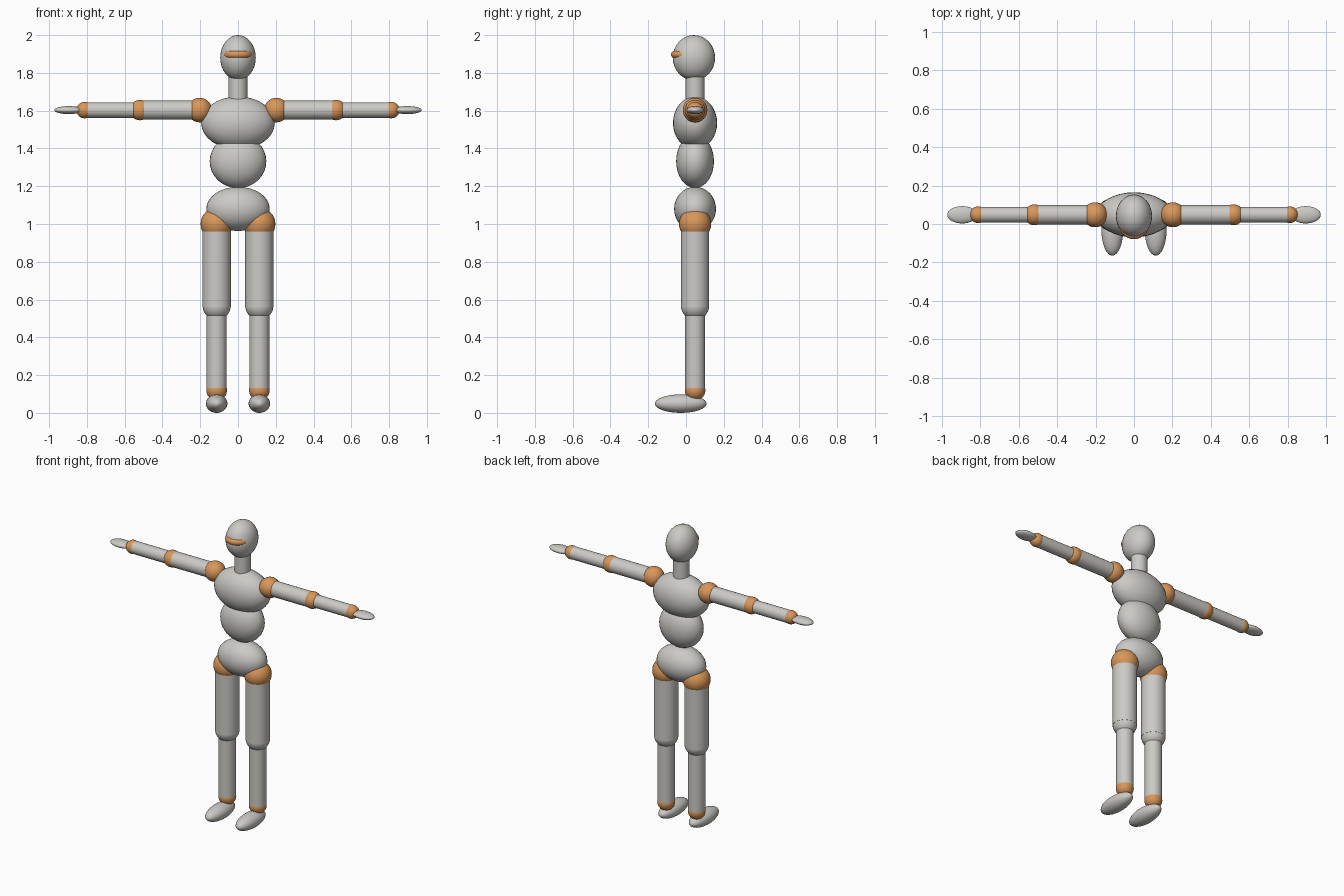
import bpy
import math

if "Cube" in bpy.data.objects:
    bpy.data.objects.remove(bpy.data.objects["Cube"])

CY = 0.048          # depth of the body axis
ARM_Z = 1.603       # height of the arms
LEG_X = 0.113       # sideways offset of the legs


def material(name, rgb):
    m = bpy.data.materials.new(name)
    m.diffuse_color = (*rgb, 1.0)
    m.use_nodes = True
    m.node_tree.nodes["Principled BSDF"].inputs["Base Color"].default_value = m.diffuse_color
    return m


GREY = material("light_grey", (0.60, 0.59, 0.56))
ORANGE = material("orange", (0.70, 0.31, 0.10))


def finish(name, mat):
    ob = bpy.context.object
    ob.name = name
    ob.data.materials.append(mat)
    bpy.ops.object.transform_apply(location=False, rotation=True, scale=True)
    bpy.ops.object.shade_smooth_by_angle(angle=math.radians(40))
    return ob


def ellipsoid(name, loc, radii, mat=GREY):
    bpy.ops.mesh.primitive_uv_sphere_add(segments=32, ring_count=16, location=loc)
    bpy.context.object.scale = radii
    return finish(name, mat)


def ball(name, loc, r, mat=ORANGE):
    return ellipsoid(name, loc, (r, r, r), mat)


def upright(name, x, z0, z1, r):
    bpy.ops.mesh.primitive_cylinder_add(vertices=32, radius=r, depth=z1 - z0,
                                        location=(x, CY, (z0 + z1) / 2))
    return finish(name, GREY)


def sideways(name, x0, x1, r):
    bpy.ops.mesh.primitive_cylinder_add(vertices=32, radius=r, depth=abs(x1 - x0),
                                        location=((x0 + x1) / 2, CY, ARM_Z),
                                        rotation=(0, math.pi / 2, 0))
    return finish(name, GREY)


# Head, visor ring and neck
ellipsoid("head", (0, 0.042, 1.88), (0.094, 0.112, 0.12))
bpy.ops.mesh.primitive_torus_add(location=(0, 0, 1.897), major_radius=0.059,
                                 minor_radius=0.02, major_segments=32,
                                 minor_segments=16)
finish("visor", ORANGE)
upright("neck", 0, 1.62, 1.82, 0.05)

# Torso
ellipsoid("chest", (0, CY, 1.535), (0.195, 0.117, 0.14))
ellipsoid("abdomen", (0, CY, 1.332), (0.15, 0.1, 0.142))
ellipsoid("pelvis", (0, CY, 1.08), (0.168, 0.111, 0.117))

for side, s in (("right", -1), ("left", 1)):
    # Arm
    ball(f"{side}_shoulder", (s * 0.203, CY, ARM_Z), 0.065)
    sideways(f"{side}_upper_arm", s * 0.2, s * 0.52, 0.05)
    ball(f"{side}_elbow", (s * 0.519, CY, ARM_Z), 0.054)
    sideways(f"{side}_forearm", s * 0.52, s * 0.815, 0.041)
    ball(f"{side}_wrist", (s * 0.812, CY, ARM_Z), 0.0435)
    ellipsoid(f"{side}_hand", (s * 0.895, CY, ARM_Z), (0.078, 0.045, 0.021))

    # Leg
    x = s * LEG_X
    ball(f"{side}_hip", (x, CY, 1.0), 0.085)
    upright(f"{side}_thigh", x, 0.56, 0.975, 0.075)
    ball(f"{side}_knee", (x, CY, 0.567), 0.0745, GREY)
    upright(f"{side}_shin", x, 0.12, 0.56, 0.053)
    ball(f"{side}_ankle", (x, CY, 0.12), 0.0545)
    ellipsoid(f"{side}_foot", (x, -0.028, 0.049), (0.057, 0.137, 0.049))
